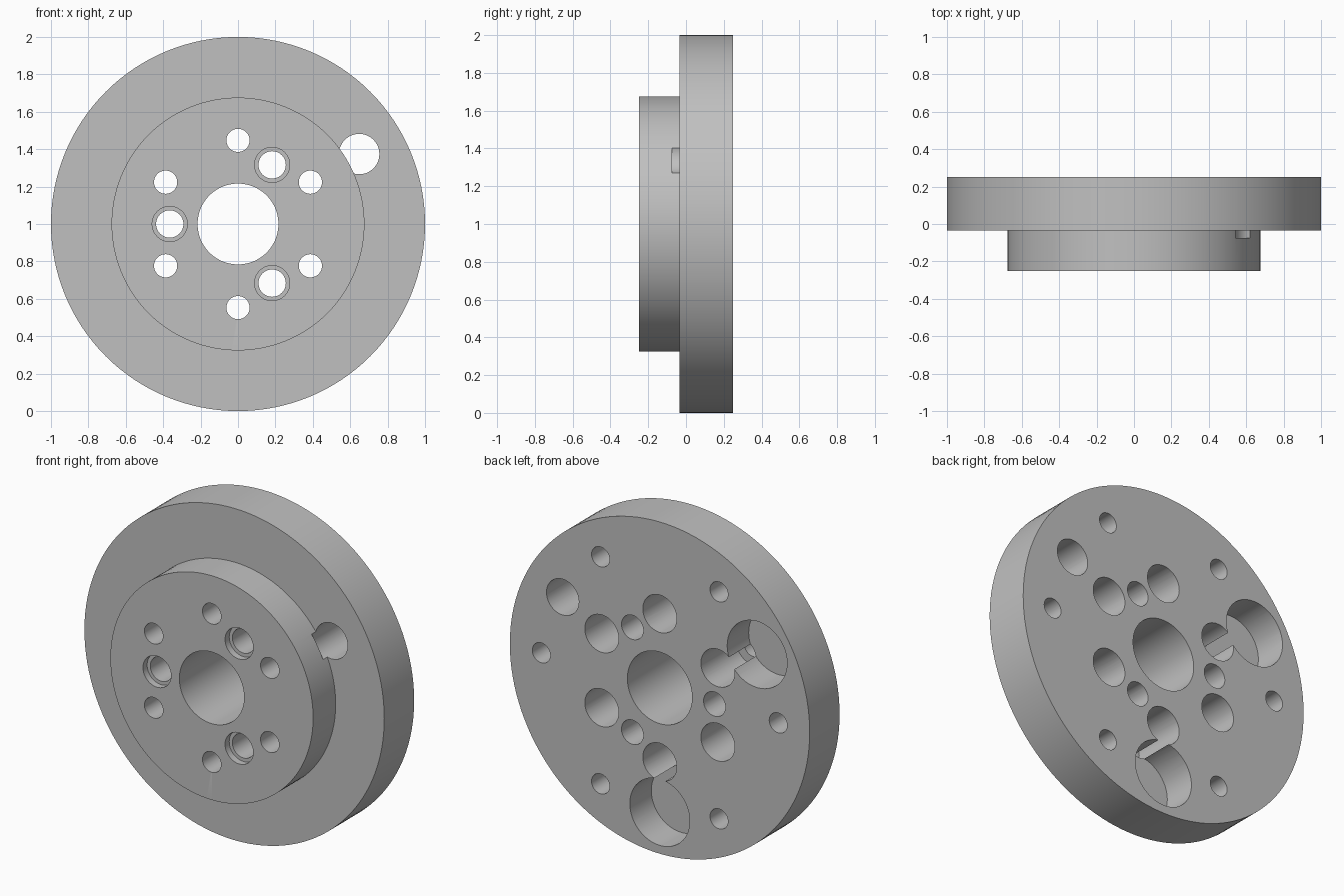
import bpy
import bmesh
from math import radians, cos, sin, tau
from mathutils import Matrix, Vector

cube = bpy.data.objects.get("Cube")
if cube:
    bpy.data.objects.remove(cube, do_unlink=True)

CENTRE_Z = 1.0
FRONT, STEP, BACK = -0.25, -0.035, 0.25
OVER = 0.1  # how far cutters reach past the faces

grey = bpy.data.materials.new("machined_grey")
grey.use_nodes = True
colour = (0.53, 0.53, 0.53, 1)
grey.diffuse_color = colour
grey.node_tree.nodes["Principled BSDF"].inputs["Base Color"].default_value = colour


def add_object(name, bm):
    bmesh.ops.recalc_face_normals(bm, faces=bm.faces)
    mesh = bpy.data.meshes.new(name)
    bm.to_mesh(mesh)
    bm.free()
    mesh.materials.append(grey)
    obj = bpy.data.objects.new(name, mesh)
    bpy.context.collection.objects.link(obj)
    return obj


def lathe(name, profile, steps):
    """Spin a closed (radius, y) profile around the y axis."""
    bm = bmesh.new()
    verts = [bm.verts.new((r, y, CENTRE_Z)) for r, y in profile]
    edges = [bm.edges.new((v, verts[i - 1])) for i, v in enumerate(verts)]
    bmesh.ops.spin(bm, geom=verts + edges, cent=(0, 0, CENTRE_Z),
                   axis=(0, 1, 0), angle=tau, steps=steps, use_merge=True)
    bmesh.ops.remove_doubles(bm, verts=bm.verts, dist=1e-5)
    return add_object(name, bm)


def drill(bm, ring, angles, radius, y0, y1):
    """Add cylinders along y, placed on a ring around the centre."""
    for a in map(radians, angles):
        place = Vector((ring * cos(a), (y0 + y1) / 2, CENTRE_Z + ring * sin(a)))
        bmesh.ops.create_cone(
            bm, cap_ends=True, segments=48, radius1=radius, radius2=radius,
            depth=y1 - y0,
            matrix=Matrix.Translation(place) @ Matrix.Rotation(radians(90), 4, "X"))


def cut(body, name, holes):
    """Subtract one group of holes that do not overlap each other."""
    bm = bmesh.new()
    for hole in holes:
        drill(bm, *hole)
    cutter = add_object(name, bm)
    cutter.hide_render = True
    mod = body.modifiers.new(name, "BOOLEAN")
    mod.operation = "DIFFERENCE"
    mod.solver = "EXACT"
    mod.object = cutter
    bpy.ops.object.modifier_apply(modifier=mod.name)
    bpy.data.objects.remove(cutter, do_unlink=True)


# Stepped disc with its central bore
flange = lathe("stepped_flange", [
    (0.216, FRONT), (0.676, FRONT), (0.676, STEP),
    (1.0, STEP), (1.0, BACK), (0.216, BACK)], 128)
bpy.context.view_layer.objects.active = flange
flange.select_set(True)

six_bolts = range(30, 390, 60)
three_bolts = (60, 180, 300)
outer_holes = range(0, 360, 60)

# Straight holes through the whole part
cut(flange, "through_holes", [
    (0.447, six_bolts, 0.062, FRONT - OVER, BACK + OVER),
    (0.365, three_bolts, 0.073, FRONT - OVER, BACK + OVER)])

# Shallow recesses on the front
cut(flange, "front_recesses", [
    (0.365, three_bolts, 0.094, FRONT - OVER, FRONT + 0.04)])

# Deep bolt head recesses on the back
cut(flange, "back_recesses", [
    (0.447, six_bolts, 0.113, BACK - 0.34, BACK + OVER)])

# Large pockets, the side hole that nicks the boss, and blind outer holes
cut(flange, "back_pockets", [
    (0.75, (150, 270), 0.2, BACK - 0.205, BACK + OVER),
    (0.748, (30,), 0.108, STEP - 0.04, BACK + OVER),
    (0.79, outer_holes, 0.06, BACK - 0.2, BACK + OVER)])

bpy.ops.object.shade_smooth_by_angle(angle=radians(30))
